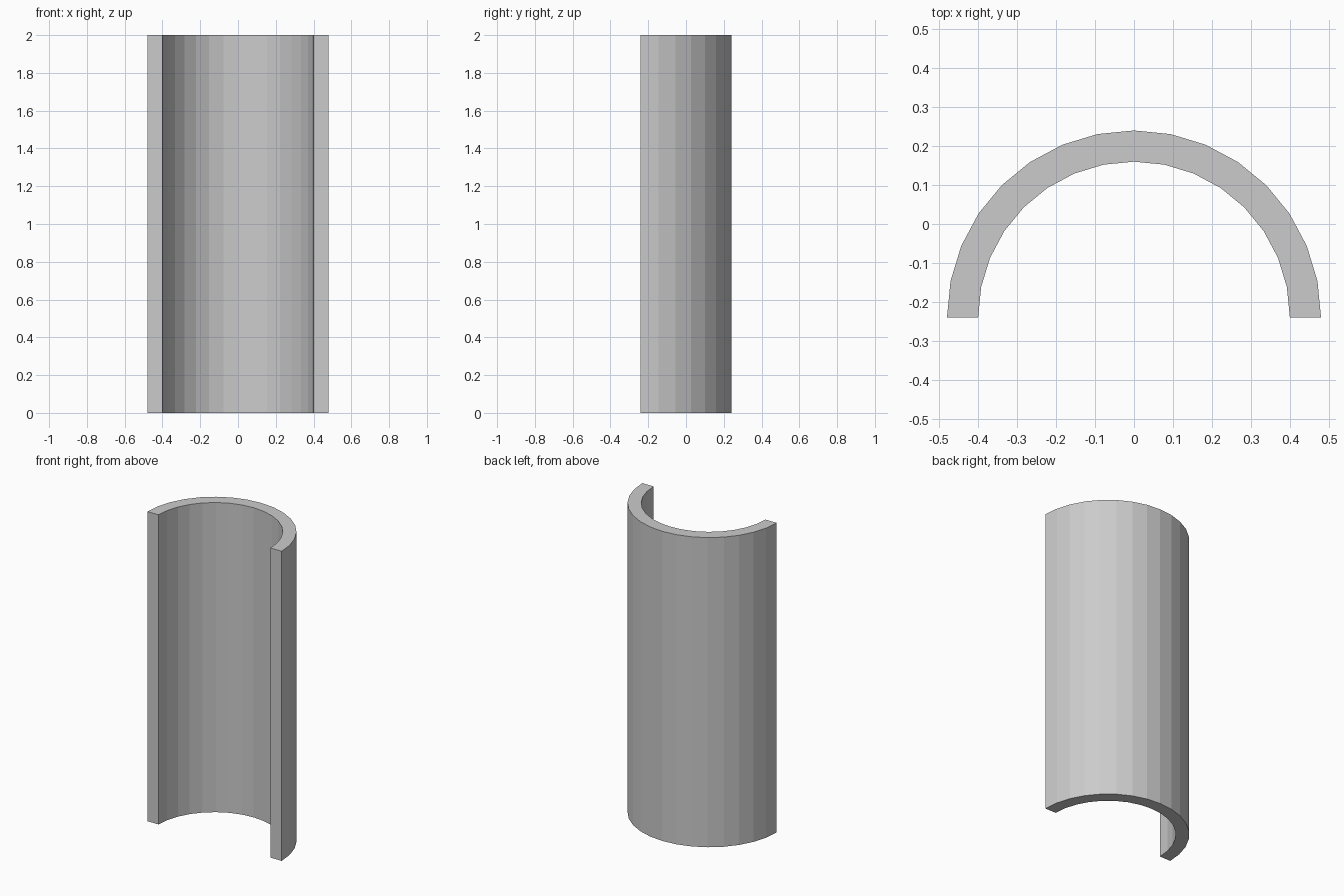
import bpy, bmesh
from math import sin, cos, pi

if "Cube" in bpy.data.objects:
    bpy.data.objects.remove(bpy.data.objects["Cube"])

OUTER, INNER, HEIGHT, SEGMENTS = 0.48, 0.40, 2.0, 16
CENTRE_Y = -OUTER / 2


def arc(bm, radius):
    """Half-circle of vertices from +x round the back to -x."""
    return [bm.verts.new((radius * cos(pi * i / SEGMENTS),
                          CENTRE_Y + radius * sin(pi * i / SEGMENTS), 0))
            for i in range(SEGMENTS + 1)]


# Half-ring cross-section, one quad per segment
bm = bmesh.new()
outer, inner = arc(bm, OUTER), arc(bm, INNER)
for i in range(SEGMENTS):
    bm.faces.new((outer[i], outer[i + 1], inner[i + 1], inner[i]))

# Raise the section into a solid half pipe
top = bmesh.ops.extrude_face_region(bm, geom=bm.faces[:], use_keep_orig=True)
bmesh.ops.translate(bm, vec=(0, 0, HEIGHT),
                    verts=[g for g in top["geom"] if isinstance(g, bmesh.types.BMVert)])
bmesh.ops.recalc_face_normals(bm, faces=bm.faces[:])

mesh = bpy.data.meshes.new("half_pipe")
bm.to_mesh(mesh)
bm.free()
half_pipe = bpy.data.objects.new("half_pipe", mesh)
bpy.context.collection.objects.link(half_pipe)
